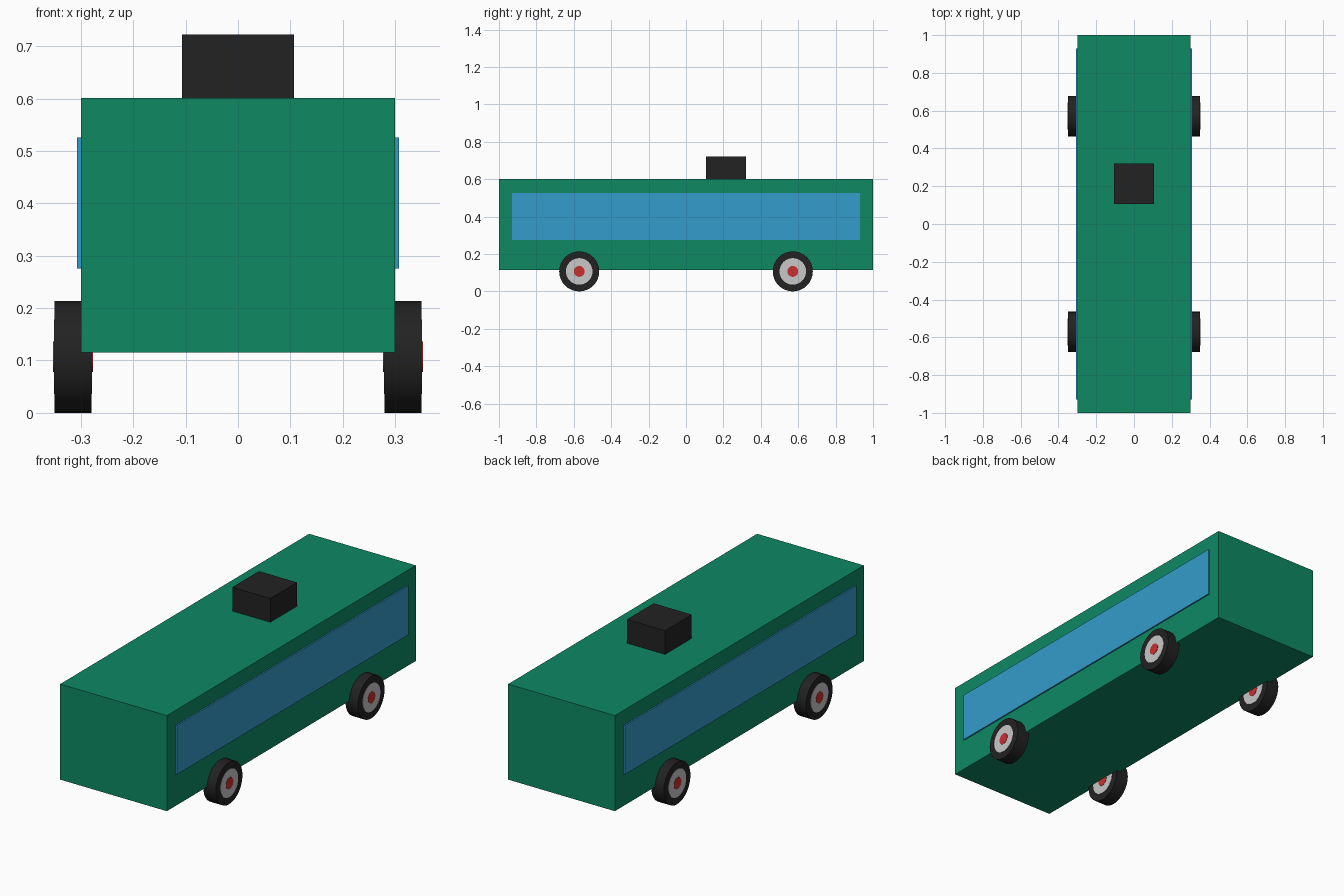
import bpy
import math

cube = bpy.data.objects.get("Cube")
if cube:
    bpy.data.objects.remove(cube, do_unlink=True)


def material(name, rgb):
    mat = bpy.data.materials.new(name)
    mat.use_nodes = True
    color = (*rgb, 1)
    mat.diffuse_color = color
    mat.node_tree.nodes["Principled BSDF"].inputs["Base Color"].default_value = color
    return mat


green = material("body green", (0.004, 0.25, 0.124))
blue = material("window blue", (0.034, 0.332, 0.604))
black = material("rubber black", (0.016, 0.016, 0.016))
silver = material("hub silver", (0.58, 0.58, 0.58))
red = material("cap red", (0.58, 0.028, 0.028))


def box(name, center, size, mat):
    bpy.ops.mesh.primitive_cube_add(size=1, location=center)
    obj = bpy.context.object
    obj.name = name
    obj.scale = size
    bpy.ops.object.transform_apply(location=False, rotation=False, scale=True)
    obj.data.materials.append(mat)


def disc(name, center, radius, width, mat):
    # Cylinder whose axle runs along x
    bpy.ops.mesh.primitive_cylinder_add(vertices=32, radius=radius, depth=width,
                                        location=center, rotation=(0, math.pi / 2, 0))
    obj = bpy.context.object
    obj.name = name
    obj.data.materials.append(mat)
    bpy.ops.object.shade_smooth_by_angle()


# Body and roof unit
box("body", (0, 0, 0.358), (0.6, 2, 0.486), green)
box("roof_unit", (0, 0.214, 0.655), (0.214, 0.214, 0.134), black)

# Side windows and wheels
for side, x in (("left", 1), ("right", -1)):
    box(side + "_window", (x * 0.3, 0, 0.401), (0.014, 1.86, 0.25), blue)
    for end, y in (("front", -0.571), ("rear", 0.571)):
        name = f"{end}_{side}_"
        center = (x * 0.315, y, 0.107)
        disc(name + "tyre", center, 0.107, 0.07, black)
        disc(name + "hub", center, 0.071, 0.073, silver)
        disc(name + "hub_cap", center, 0.029, 0.076, red)
